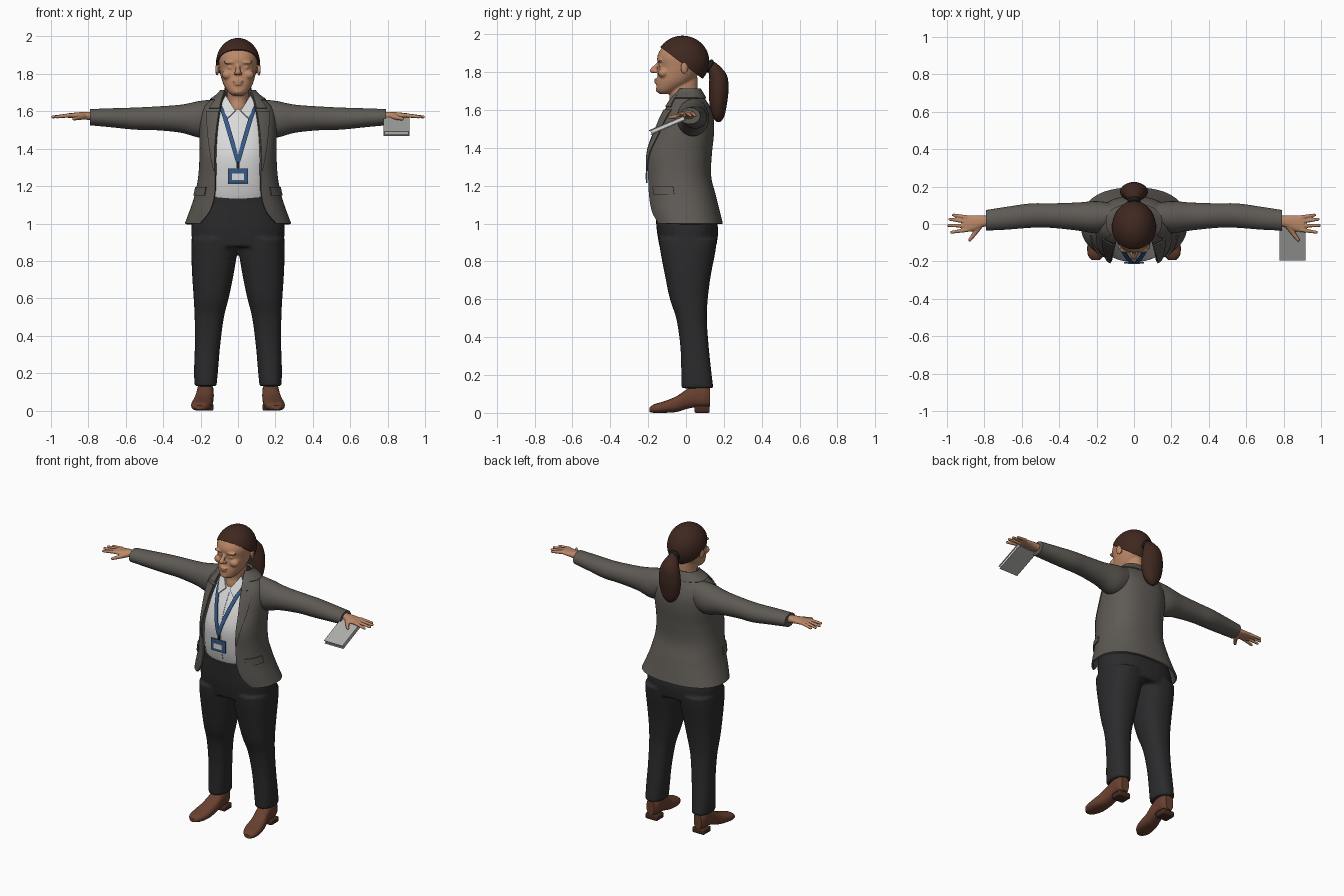
import bpy, bmesh
from math import sin, cos, asin, pi, radians, copysign
from mathutils import Matrix, Vector

cube = bpy.data.objects.get("Cube")
if cube:
    bpy.data.objects.remove(cube, do_unlink=True)


def material(name, r, g, b):
    m = bpy.data.materials.new(name)
    m.use_nodes = True
    m.diffuse_color = (r, g, b, 1)
    node = next(n for n in m.node_tree.nodes if n.type == 'BSDF_PRINCIPLED')
    node.inputs["Base Color"].default_value = (r, g, b, 1)
    node.inputs["Roughness"].default_value = 0.8
    return m


SKIN = material("skin", 0.50, 0.25, 0.14)
HAIR = material("dark brown hair", 0.05, 0.021, 0.014)
WOOL = material("grey wool", 0.112, 0.102, 0.09)
TROUSER = material("charcoal cloth", 0.024, 0.024, 0.026)
WHITE = material("white cotton", 0.7, 0.7, 0.7)
LEATHER = material("brown leather", 0.14, 0.052, 0.029)
SOLE = material("dark sole", 0.06, 0.024, 0.015)
BLUE = material("lanyard blue", 0.035, 0.1, 0.24)
PAPER = material("light grey cover", 0.42, 0.42, 0.4)
BLACK = material("black elastic", 0.012, 0.012, 0.012)

MIRROR = ('MIRROR', {})
SPLIT = ('EDGE_SPLIT', {'split_angle': radians(50)})


def shell(thickness, offset):
    return ('SOLIDIFY', {'thickness': thickness, 'offset': offset})


def blend(voxel, rounds):
    return [('REMESH', {'mode': 'VOXEL', 'voxel_size': voxel, 'use_smooth_shade': True}),
            ('SMOOTH', {'factor': 0.5, 'iterations': rounds})]


def finish(bm, name, mat, mods=()):
    mesh = bpy.data.meshes.new(name)
    bm.to_mesh(mesh)
    bm.free()
    mesh.materials.append(mat)
    mesh.shade_smooth()
    mesh.set_sharp_from_angle(angle=radians(45))
    ob = bpy.data.objects.new(name, mesh)
    bpy.context.scene.collection.objects.link(ob)
    for kind, props in mods:
        mod = ob.modifiers.new(kind.lower(), kind)
        for key, value in props.items():
            setattr(mod, key, value)
    return ob


# Cross-section rows: (position, low a, high a, low b, high b, extras)
def at(rows, s):
    s = min(max(s, rows[0][0]), rows[-1][0])
    i = max(k for k in range(len(rows) - 1) if rows[k][0] <= s)
    a, b = rows[i], rows[i + 1]
    p, q = rows[max(i - 1, 0)], rows[min(i + 2, len(rows) - 1)]
    h = b[0] - a[0]
    u = (s - a[0]) / h
    out = []
    for k in range(1, len(a)):
        m, n = (b[k] - p[k]) / (b[0] - p[0]) * h, (q[k] - a[k]) / (q[0] - a[0]) * h
        d = b[k] - a[k]
        out.append(a[k] + u * (m + u * (3 * d - 2 * m - n + u * (m + n - 2 * d))))
    return out


def sym(rows):
    return [(r[0], -r[1], *r[1:]) for r in rows]


def flip(rows):
    return [(r[0], -r[2], -r[1], *r[3:]) for r in rows]


def ring_point(rows, s, t, axis='z', off=0.0, e=0.85):
    a0, a1, b0, b1 = at(rows, s)[:4]
    a = (a0 + a1) / 2 + ((a1 - a0) / 2 + off) * copysign(abs(sin(t)) ** e, sin(t))
    b = (b0 + b1) / 2 - ((b1 - b0) / 2 + off) * copysign(abs(cos(t)) ** e, cos(t))
    return {'z': (a, b, s), 'x': (s, a, b), 'y': (a, s, b)}[axis]


def angle(rows, z, x, e=0.85):
    half = at(rows, z)[1]
    return copysign(asin(min(abs(x) / half, 1) ** (1 / e)), x)


def loft(bm, rows, axis='z', n=32, steps=30, e=0.85):
    rings = []
    for i in range(steps + 1):
        s = rows[0][0] + (rows[-1][0] - rows[0][0]) * i / steps
        rings.append([bm.verts.new(ring_point(rows, s, 2 * pi * j / n, axis, 0, e)) for j in range(n)])
    faces = [bm.faces.new(rings[0]), bm.faces.new(rings[-1])]
    for lo, hi in zip(rings, rings[1:]):
        faces += [bm.faces.new((lo[j], lo[(j + 1) % n], hi[(j + 1) % n], hi[j])) for j in range(n)]
    bmesh.ops.recalc_face_normals(bm, faces=faces)


def solid(name, rows, mat, mods=(), **kw):
    bm = bmesh.new()
    loft(bm, rows, **kw)
    return finish(bm, name, mat, mods)


# Sheet lying on a lofted surface between two angles that may vary with height
def patch(name, rows, z0, z1, lo, hi, mat, mods, off=0.0, nz=16, nt=8):
    bm = bmesh.new()
    grid = []
    for i in range(nz + 1):
        z = z0 + (z1 - z0) * i / nz
        a, b = lo(z), hi(z)
        grid.append([bm.verts.new(ring_point(rows, z, a + (b - a) * j / nt, 'z', off)) for j in range(nt + 1)])
    for p, q in zip(grid, grid[1:]):
        for j in range(nt):
            bm.faces.new((p[j], p[j + 1], q[j + 1], q[j]))
    return finish(bm, name, mat, mods)


def blob(bm, centre, radii, turn=None):
    m = Matrix.Translation(centre) @ (turn or Matrix()) @ Matrix.Diagonal((*radii, 1))
    bmesh.ops.create_uvsphere(bm, u_segments=24, v_segments=16, radius=1, matrix=m)


def limb(bm, p, q, r0, r1, count=12):
    for i in range(count + 1):
        f = i / count
        blob(bm, Vector(p).lerp(Vector(q), f), [r0 + (r1 - r0) * f] * 3)


def box(name, centre, size, mat, tilt=0.0, bevel=0.002, mods=()):
    bm = bmesh.new()
    m = Matrix.Translation(centre) @ Matrix.Rotation(tilt, 4, 'X') @ Matrix.Diagonal((*size, 1))
    bmesh.ops.create_cube(bm, size=1, matrix=m)
    return finish(bm, name, mat, [('BEVEL', {'width': bevel, 'segments': 2}), *mods])


# Head, face and neck, blended into one skin
bm = bmesh.new()
loft(bm, sym([(1.685, .03, -.14, -.08), (1.70, .05, -.154, -.05), (1.74, .076, -.156, .02),
              (1.78, .09, -.15, .06), (1.83, .1, -.146, .09), (1.88, .104, -.152, .1),
              (1.93, .09, -.126, .085), (1.965, .055, -.08, .05)]), e=0.92)
loft(bm, sym([(1.56, .035, -.09, .05), (1.62, .056, -.094, .06), (1.66, .058, -.086, .06),
              (1.72, .058, -.095, .062), (1.77, .058, -.09, .062)]), e=1)
limb(bm, (0, -.14, 1.852), (0, -.176, 1.808), .009, .015)
blob(bm, (0, -.155, 1.76), (.028, .014, .007))
blob(bm, (0, -.153, 1.745), (.023, .014, .008))
blob(bm, (0, -.142, 1.706), (.026, .018, .016))
for s in (1, -1):
    blob(bm, (s * .013, -.16, 1.803), (.011, .012, .009))
    blob(bm, (s * .042, -.138, 1.862), (.036, .016, .01))
    blob(bm, (s * .04, -.13, 1.834), (.018, .014, .012))
    blob(bm, (s * .055, -.118, 1.795), (.032, .03, .026))
    blob(bm, (s * .112, -.008, 1.823), (.009, .021, .034), Matrix.Rotation(s * .25, 4, 'Z'))
finish(bm, "head", SKIN, blend(.005, 4))

# Swept-back hair, tie and ponytail
bm = bmesh.new()
m = Matrix.Translation((0, -.018, 1.855)) @ Matrix.Diagonal((.118, .141, .137, 1))
bmesh.ops.create_uvsphere(bm, u_segments=48, v_segments=32, radius=1, matrix=m)
bmesh.ops.bisect_plane(bm, geom=bm.verts[:] + bm.edges[:] + bm.faces[:], plane_co=(0, 0, 1.83),
                       plane_no=(0, .75, 1), clear_inner=True)
bmesh.ops.holes_fill(bm, edges=bm.edges[:], sides=0)
finish(bm, "hair", HAIR)
solid("ponytail", sym([(1.535, .012, .165, .18), (1.56, .042, .14, .2), (1.62, .068, .125, .214),
                       (1.70, .074, .122, .224), (1.78, .058, .122, .217), (1.83, .032, .112, .18),
                       (1.855, .012, .12, .148)]), HAIR, e=1)
bm = bmesh.new()
blob(bm, (0, .125, 1.832), (.036, .02, .036), Matrix.Rotation(-.4, 4, 'X'))
finish(bm, "hair_tie", BLACK)

# Trousers: hips and two legs blended together
leg = [(.13, .115, .232, -.025, .145), (.2, .108, .235, -.025, .136), (.35, .095, .231, -.03, .12),
       (.5, .075, .232, -.052, .11), (.6, .05, .237, -.085, .115), (.72, .025, .245, -.11, .13),
       (.85, .004, .25, -.135, .155), (.92, .002, .248, -.145, .165)]
bm = bmesh.new()
loft(bm, sym([(.875, .24, -.14, .16), (.97, .25, -.155, .17), (1.05, .235, -.16, .15), (1.15, .19, -.165, .115)]))
loft(bm, leg)
loft(bm, flip(leg))
finish(bm, "trousers", TROUSER, blend(.009, 4))
solid("waistband", sym([(1.105, .205, -.168, .125), (1.13, .2, -.17, .12), (1.152, .193, -.17, .117)]),
      TROUSER, steps=4)

# Shoes with low heels
solid("shoe", [(-.193, .185, .225, .005, .028), (-.17, .16, .245, 0, .045), (-.12, .14, .25, 0, .06),
               (-.05, .135, .238, .005, .088), (0, .13, .226, .02, .122), (.05, .13, .22, .03, .15),
               (.1, .132, .218, .03, .15), (.128, .148, .205, .035, .135)],
      LEATHER, [MIRROR], axis='y', e=0.8)
box("shoe_heel", (.175, .085, .018), (.088, .08, .036), SOLE, bevel=.008, mods=[MIRROR])

# Shirt with placket and collar points
shirt = sym([(1.1, .175, -.158, .1), (1.16, .185, -.178, .1), (1.25, .185, -.195, .105), (1.37, .185, -.2, .11),
             (1.48, .185, -.165, .12), (1.56, .165, -.122, .11), (1.62, .105, -.085, .09), (1.655, .075, -.066, .07)])
solid("shirt", shirt, WHITE)
patch("shirt_placket", shirt, 1.15, 1.58, lambda z: angle(shirt, z, -.013), lambda z: angle(shirt, z, .013),
      WHITE, [shell(.003, 1), SPLIT], .001)
bm = bmesh.new()
bm.faces.new([bm.verts.new(p) for p in ((.014, -.108, 1.602), (.056, -.128, 1.562), (.09, -.07, 1.635),
                                        (.066, -.055, 1.685))])
finish(bm, "shirt_collar", WHITE, [shell(.008, 0), MIRROR, SPLIT])

# Open jacket; the last column is half the front opening
jacket = sym([(1.0, .285, -.19, .195, .205), (1.06, .262, -.205, .18, .155), (1.14, .235, -.215, .16, .128),
              (1.25, .213, -.222, .133, .122), (1.37, .206, -.225, .137, .122), (1.48, .206, -.182, .148, .115),
              (1.56, .203, -.145, .145, .105), (1.62, .185, -.11, .125, .095), (1.66, .145, -.085, .1, .085),
              (1.69, .105, -.06, .083, .074), (1.71, .088, -.045, .07, .07)])


def edge(z, extra=0.0):
    return angle(jacket, z, at(jacket, z)[4] + extra)


raised = [shell(.006, 1), SPLIT]
patch("jacket_body", jacket, 1.0, 1.71, edge, lambda z: 2 * pi - edge(z), WOOL, [shell(.012, -1), SPLIT],
      nz=50, nt=64)
patch("jacket_lapel", jacket, 1.28, 1.6, edge, lambda z: edge(z, .005 + .19 * (z - 1.28)), WOOL,
      [*raised, MIRROR], .003)
patch("jacket_collar_front", jacket, 1.615, 1.69, edge, lambda z: edge(z, .055 - .5 * (z - 1.615)), WOOL,
      [*raised, MIRROR], .003)
patch("jacket_collar_back", jacket, 1.66, 1.712, edge, lambda z: 2 * pi - edge(z), WOOL, raised, .002, nt=48)
patch("jacket_pocket_flap", jacket, 1.15, 1.195, lambda z: .8, lambda z: 1.45, WOOL, [*raised, MIRROR], .002)
solid("sleeve", [(.1, -.02, .11, 1.49, 1.665), (.2, -.048, .122, 1.46, 1.656), (.3, -.035, .115, 1.485, 1.636),
                 (.45, -.02, .11, 1.5, 1.625), (.55, -.02, .11, 1.502, 1.62), (.68, -.03, .092, 1.515, 1.616),
                 (.79, -.035, .075, 1.525, 1.612)], WOOL, [MIRROR], axis='x', e=1)

# Hands, palm down with spread fingers
bm = bmesh.new()
loft(bm, [(.76, -.005, .045, 1.55, 1.598), (.82, -.02, .046, 1.556, 1.597), (.87, -.04, .047, 1.562, 1.593),
          (.91, -.04, .042, 1.565, 1.589)], axis='x')
for base, tip, reach in ((.036, .048, .965), (.013, .025, .985), (-.01, -.008, .991), (-.032, -.044, .975)):
    limb(bm, (.895, base, 1.579), (reach, tip, 1.57), .0115, .0085)
limb(bm, (.825, -.008, 1.573), (.855, -.055, 1.565), .018, .012)
limb(bm, (.855, -.055, 1.565), (.878, -.085, 1.56), .012, .009)
finish(bm, "hand", SKIN, [MIRROR, *blend(.004, 3)])

# Lanyard straps meeting at a clip, and the badge
def strap(z, side):
    return angle(shirt, z, max(.08 * (z - 1.33) / .28 + side * .0115, 0))


patch("lanyard_strap", shirt, 1.325, 1.63, lambda z: strap(z, -1), lambda z: strap(z, 1), BLUE,
      [shell(.005, 1), MIRROR, SPLIT], .004)
box("badge_clip", (0, -.206, 1.312), (.016, .01, .045), BLACK)
box("badge", (0, -.207, 1.255), (.108, .009, .08), BLUE)
box("badge_label", (0, -.2125, 1.25), (.066, .004, .036), WHITE, bevel=.001)

# Notebook held under the left hand
tilt = radians(23)
for name, lift, size, mat in (("notebook_pages", 0, (.132, .192, .018), WHITE),
                              ("notebook_front_cover", .011, (.14, .204, .005), PAPER),
                              ("notebook_back_cover", -.011, (.14, .204, .005), PAPER)):
    box(name, (.847, -.097 - lift * sin(tilt), 1.52 + lift * cos(tilt)), size, mat, tilt)
